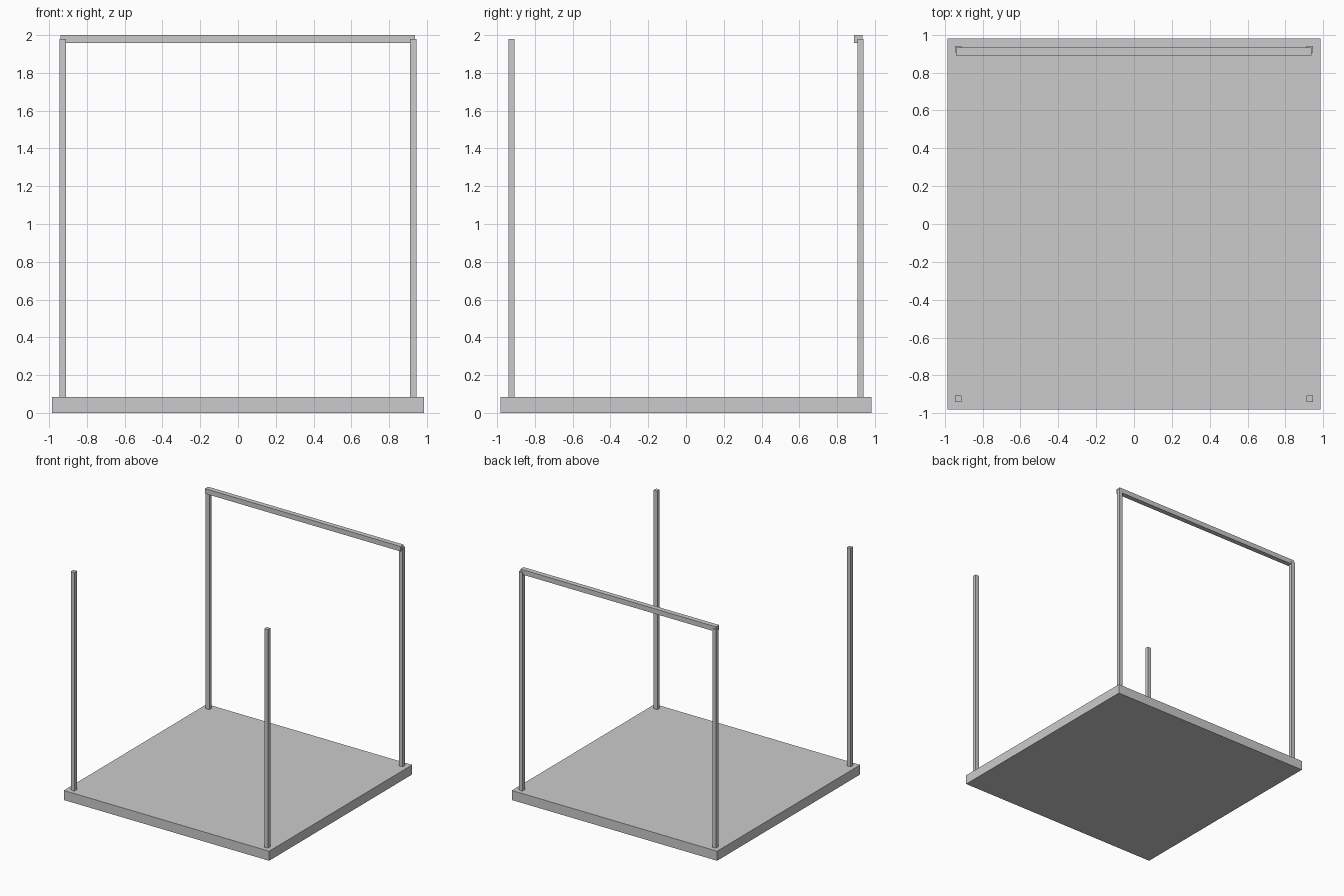
import bpy

if "Cube" in bpy.data.objects:
    bpy.data.objects.remove(bpy.data.objects["Cube"])


def box(name, center, size):
    """Axis-aligned box with its dimensions baked into the mesh."""
    bpy.ops.mesh.primitive_cube_add(size=1, location=center)
    ob = bpy.context.object
    ob.name = name
    ob.scale = size
    bpy.ops.object.transform_apply(location=False, rotation=False, scale=True)
    return ob


BASE_H = 0.083
POST_TOP = 1.98
POST_W = 0.034
POST_X, POST_Y = 0.928, 0.924
BEAM_W = 0.043

# Floor slab
box("floor_slab", (0, 0, BASE_H / 2), (1.972, 1.962, BASE_H))

# Four corner posts standing on the slab
for side, sx in (("left", -1), ("right", 1)):
    for end, sy in (("front", -1), ("back", 1)):
        box(f"{end}_{side}_post",
            (sx * POST_X, sy * POST_Y, (BASE_H + POST_TOP) / 2),
            (POST_W, POST_W, POST_TOP - BASE_H))

# Top rail across the back posts, set slightly inward
box("back_top_rail", (-0.002, 0.912, 2 - BEAM_W / 2), (1.878, BEAM_W, BEAM_W))
